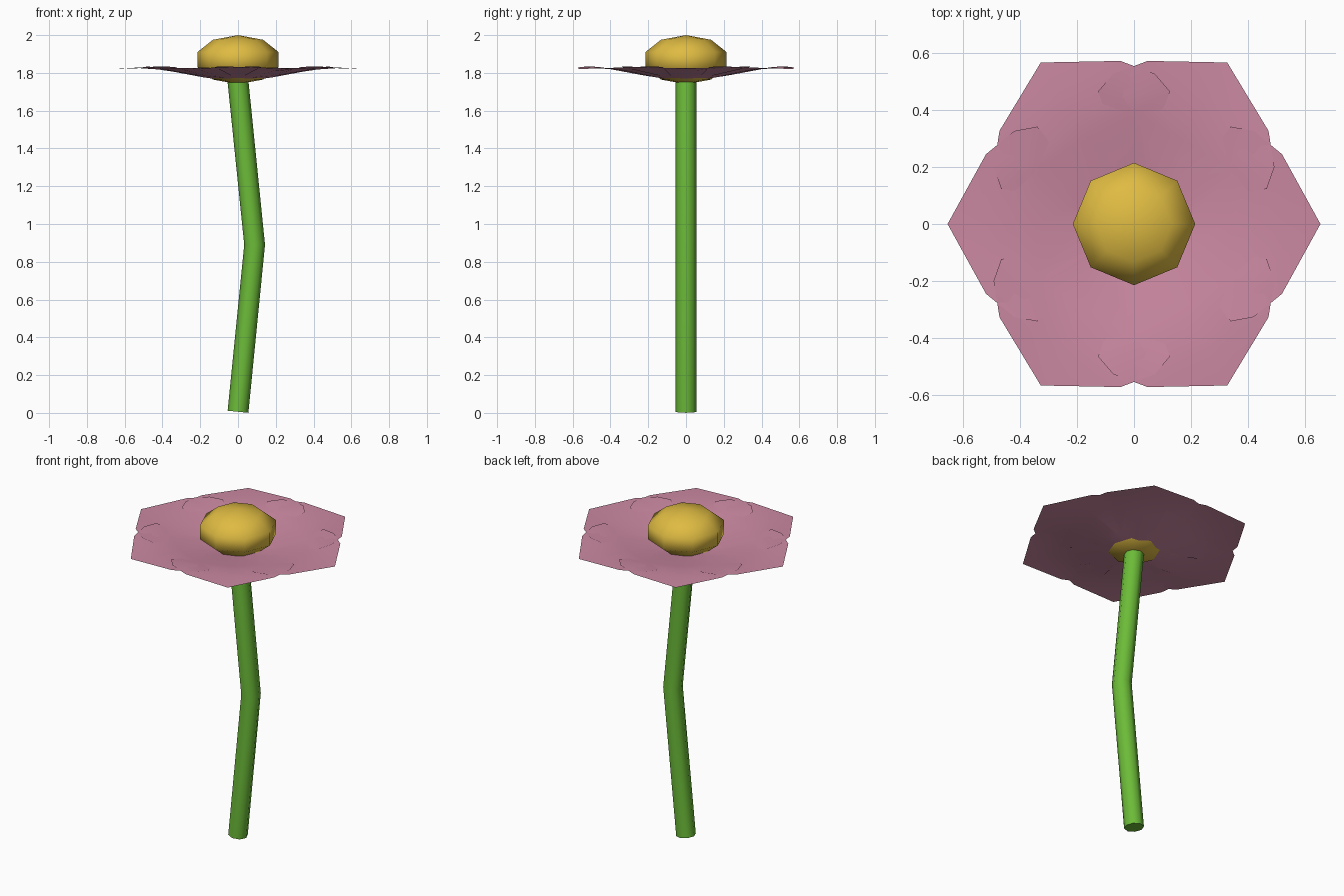
import bpy, bmesh, math
from mathutils import Vector

if "Cube" in bpy.data.objects:
    bpy.data.objects.remove(bpy.data.objects["Cube"])


def material(name, rgb):
    m = bpy.data.materials.new(name)
    m.diffuse_color = (*rgb, 1)
    m.use_nodes = True
    m.node_tree.nodes["Principled BSDF"].inputs["Base Color"].default_value = m.diffuse_color
    return m


green = material("stem green", (0.15, 0.50, 0.04))
gold = material("centre gold", (0.74, 0.50, 0.055))
pink = material("petal pink", (0.60, 0.25, 0.36))


def finish(bm, name, mat):
    for f in bm.faces:
        f.smooth = len(f.verts) < 8      # end caps stay flat
    mesh = bpy.data.meshes.new(name)
    bm.to_mesh(mesh)
    bm.free()
    mesh.materials.append(mat)
    ob = bpy.data.objects.new(name, mesh)
    bpy.context.collection.objects.link(ob)
    return ob


# Stem: eight-sided tube along a bent path, ends square to the path
bm = bmesh.new()
rings = []
for x, z, tilt in ((0, 0.006, -0.1), (0.088, 0.89, 0), (0, 1.755, 0.1)):
    ring = []
    for i in range(8):
        a = math.tau * i / 8
        dx, dy = 0.055 * math.cos(a), 0.055 * math.sin(a)
        ring.append(bm.verts.new((x + dx, dy, z + dx * tilt)))
    rings.append(ring)
for lo, hi in zip(rings, rings[1:]):
    for i in range(8):
        j = (i + 1) % 8
        bm.faces.new((lo[i], lo[j], hi[j], hi[i]))
bm.faces.new(rings[0][::-1])
bm.faces.new(rings[-1])
finish(bm, "stem", green)

# Flower centre: flattened eight-sided ball with four rings between its poles
bm = bmesh.new()
bottom = bm.verts.new((0, 0, 1.74))
top = bm.verts.new((0, 0, 2.0))
rings = []
for lat in (-54, -18, 18, 54):
    t = math.radians(lat)
    rings.append([bm.verts.new((0.226 * math.cos(t) * math.cos(math.tau * i / 8),
                                0.226 * math.cos(t) * math.sin(math.tau * i / 8),
                                1.87 + 0.13 * math.sin(t))) for i in range(8)])
for i in range(8):
    j = (i + 1) % 8
    bm.faces.new((bottom, rings[0][j], rings[0][i]))
    bm.faces.new((top, rings[-1][i], rings[-1][j]))
    for lo, hi in zip(rings, rings[1:]):
        bm.faces.new((lo[i], lo[j], hi[j], hi[i]))
finish(bm, "flower_centre", gold)

# Petals: six overlapping thin sheets, slightly cupped
# rows: distance along petal, half width, middle height, edge height
rows = ((0.04, 0.03, 1.757, 1.760), (0.18, 0.15, 1.776, 1.788),
        (0.34, 0.342, 1.806, 1.832), (0.42, 0.327, 1.818, 1.834),
        (0.52, 0.245, 1.825, 1.829))
for k in range(6):
    bm = bmesh.new()
    grid = [[bm.verts.new((d, s * w, zm + (ze - zm) * abs(s)))
             for s in (-1, -0.5, 0, 0.5, 1)] for d, w, zm, ze in rows]
    tip = bm.verts.new((0.655, 0, 1.82))
    for a, b in zip(grid, grid[1:]):
        for i in range(4):
            bm.faces.new((a[i], b[i], b[i + 1], a[i + 1]))
    for i in range(4):
        bm.faces.new((grid[-1][i], tip, grid[-1][i + 1]))
    petal = finish(bm, f"petal_{k + 1}", pink)
    petal.rotation_euler.z = math.tau * k / 6
